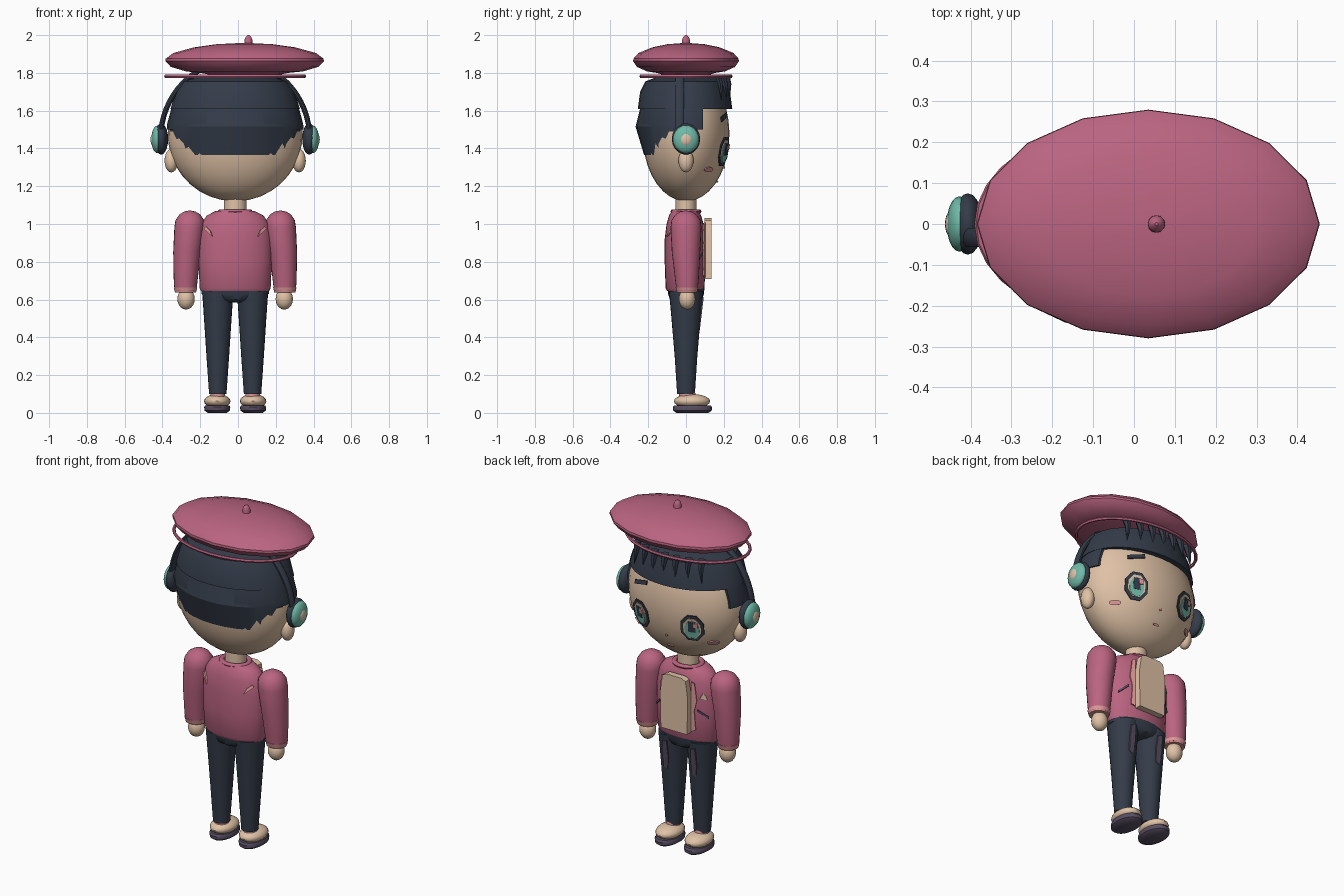
import bpy, bmesh
from math import sin, cos, pi, radians, sqrt
from mathutils import Vector, Matrix

cube = bpy.data.objects.get("Cube")
if cube:
    bpy.data.objects.remove(cube)

CX = -0.015  # body axis


def material(name, *rgb):
    lin = [(c / 255 / 12.92) if c < 11 else ((c / 255 + 0.055) / 1.055) ** 2.4 for c in rgb]
    m = bpy.data.materials.new(name)
    m.use_nodes = True
    m.diffuse_color = (*lin, 1)
    m.node_tree.nodes["Principled BSDF"].inputs["Base Color"].default_value = (*lin, 1)
    return m


ROSE = material("rose cloth", 186, 100, 128)
SKIN = material("skin", 224, 194, 166)
NAVY = material("navy", 52, 60, 73)
TEAL = material("teal", 112, 186, 168)
BLUSH = material("pale pink", 222, 152, 152)
PLUM = material("plum grey", 88, 78, 98)


def finish(name, bm, mat, angle=40):
    bmesh.ops.recalc_face_normals(bm, faces=bm.faces)
    me = bpy.data.meshes.new(name)
    bm.to_mesh(me)
    bm.free()
    me.materials.append(mat)
    for p in me.polygons:
        p.use_smooth = True
    me.set_sharp_from_angle(angle=radians(angle))
    ob = bpy.data.objects.new(name, me)
    bpy.context.collection.objects.link(ob)
    return ob


def loft(name, rings, mat, seg=24, cut_y=None, angle=40):
    """Closed stack of ellipses given as (x, y, z, rx, ry)."""
    bm = bmesh.new()
    loops = [[bm.verts.new((x + rx * cos(2 * pi * i / seg), y + ry * sin(2 * pi * i / seg), z))
              for i in range(seg)] for x, y, z, rx, ry in rings]
    for a, b in zip(loops, loops[1:]):
        for i in range(seg):
            j = (i + 1) % seg
            bm.faces.new((a[i], a[j], b[j], b[i]))
    bm.faces.new(loops[0][::-1])
    bm.faces.new(loops[-1])
    if cut_y is not None:
        geom = bm.verts[:] + bm.edges[:] + bm.faces[:]
        bmesh.ops.bisect_plane(bm, geom=geom, plane_co=(0, cut_y, 0), plane_no=(0, 1, 0), clear_outer=True)
        bmesh.ops.holes_fill(bm, edges=[e for e in bm.edges if e.is_boundary])
    return finish(name, bm, mat, angle)


def ball(name, centre, radii, mat, seg=20):
    bm = bmesh.new()
    bmesh.ops.create_uvsphere(bm, u_segments=seg, v_segments=seg // 2, radius=1,
                              matrix=Matrix.Translation(centre) @ Matrix.Diagonal((*radii, 1)))
    return finish(name, bm, mat)


def tube(name, points, radii, mat, closed=False, seg=10):
    """Sweep an ellipse along points lying in a plane; radii = (in plane, across)."""
    bm = bmesh.new()
    pts = [Vector(p) for p in points]
    n = len(pts)
    across = (pts[n // 3] - pts[0]).cross(pts[n // 2] - pts[0]).normalized()
    loops = []
    for k, p in enumerate(pts):
        a, b = (pts[k - 1], pts[(k + 1) % n]) if closed else (pts[max(k - 1, 0)], pts[min(k + 1, n - 1)])
        side = (b - a).normalized().cross(across)
        loops.append([bm.verts.new(p + side * radii[0] * cos(2 * pi * i / seg)
                                   + across * radii[1] * sin(2 * pi * i / seg)) for i in range(seg)])
    for k in range(n if closed else n - 1):
        a, b = loops[k], loops[(k + 1) % n]
        for i in range(seg):
            j = (i + 1) % seg
            bm.faces.new((a[i], a[j], b[j], b[i]))
    if not closed:
        bm.faces.new(loops[0])
        bm.faces.new(loops[-1])
    return finish(name, bm, mat)


def plate(name, centre, normal, pts, mat, thick=0.006):
    """Flat outline (across, up) laid at a point, facing along normal."""
    n = Vector(normal).normalized()
    across = Vector((0, 0, 1)).cross(n).normalized()
    up = n.cross(across)
    bm = bmesh.new()
    f = bm.faces.new([bm.verts.new(Vector(centre) + across * u + up * v) for u, v in pts])
    ext = bmesh.ops.extrude_face_region(bm, geom=[f])
    verts = [g for g in ext["geom"] if isinstance(g, bmesh.types.BMVert)]
    bmesh.ops.translate(bm, vec=n * thick, verts=verts)
    return finish(name, bm, mat, 30)


def oval(w, h, n=8, u=0, v=0):
    return [(u + w * cos(2 * pi * (i + .5) / n), v + h * sin(2 * pi * (i + .5) / n)) for i in range(n)]


def box(w, h, u=0, v=0, skew=0):
    return [(u - w, v - h - skew), (u + w, v - h + skew), (u + w, v + h + skew), (u - w, v + h - skew)]


# Head, ears, neck
HZ, HR = 1.475, (0.357, 0.23, 0.355)
arcs = [radians(a) for a in range(-88, 54, 10)]
loft("head", [(CX, 0, HZ + HR[2] * sin(a), HR[0] * cos(a), HR[1] * cos(a)) for a in arcs], SKIN, 32)
loft("neck", [(CX, 0, 1.04, .06, .055), (CX, 0, 1.16, .06, .055)], SKIN)


def on_face(name, x, z, pts, mat, off=0.0, thick=.006):
    y = HR[1] * sqrt(1 - (x / HR[0]) ** 2 - ((z - HZ) / HR[2]) ** 2)
    n = Vector((x / HR[0] ** 2, y / HR[1] ** 2, (z - HZ) / HR[2] ** 2)).normalized()
    plate(name, Vector((x + CX, y, z)) + n * off, n, pts, mat, thick)


# Eyes, cheeks, brow, nose and mouth
for s, side in ((1, "left"), (-1, "right")):
    x = s * .165
    for label, pts, mat, off in (
            ("eye_rim", oval(.07, .085), NAVY, .002), ("eye_white", oval(.053, .066), SKIN, .006),
            ("iris", oval(.042, .056, 10, 0, -.006), TEAL, .009),
            ("pupil", box(.02, .032, 0, .012), NAVY, .012),
            ("eye_glint", box(.012, .014, .022, .026), BLUSH, .015)):
        on_face(side + "_" + label, x, 1.385, pts, mat, off)
    on_face(side + "_cheek", s * .245, 1.29, oval(.034, .014, 12), BLUSH, .002)
on_face("brow", .165, 1.565, box(.05, .012, 0, 0, .014), NAVY, .003)
on_face("nose", 0, 1.30, oval(.008, .007, 6), BLUSH)
on_face("mouth", 0, 1.225, oval(.02, .007), BLUSH)

# Hair: crown cap, back shell, side locks, fringe spikes
loft("hair_crown", [(CX, -.005, 1.61, .342, .25), (CX, -.005, 1.70, .315, .238), (CX, 0, 1.755, .28, .215),
                    (CX, 0, 1.772, .22, .17), (CX, 0, 1.79, .12, .10)], NAVY, 28, angle=25)
loft("hair_back", [(CX, 0, 1.365, .33, .222), (CX, 0, 1.515, .357, .267), (CX, 0, 1.612, .336, .243)],
     NAVY, 28, 0.0, 25)
loft("hair_sides", [(CX, 0, 1.50, .362, .255), (CX, 0, 1.53, .36, .262), (CX, 0, 1.612, .338, .243)],
     NAVY, 28, .09, 25)
for i in range(7):
    t = (i - 3) / 3
    x, y = .21 * t, .215 - .045 * t * t
    loft("fringe_spike", [(CX + x, y, 1.785, .024, .02), (CX + x, y + .012, 1.74, .017, .015),
                          (CX + x * 1.05, y + .018, 1.655 + .02 * (i % 2), .001, .001)], NAVY, 6)

# Beret
loft("beret", [(.035, 0, z, .42 * r, .28 * r) for z, r in
               ((1.785, .38), (1.80, .55), (1.808, .74), (1.832, .93), (1.862, 1), (1.875, .995), (1.905, .9),
                (1.935, .64), (1.952, .35), (1.958, .06))], ROSE, 16, angle=35)
loft("beret_stem", [(.055, 0, z, r, r) for z, r in ((1.94, .022), (1.975, .021), (1.99, .015), (2, .004))], ROSE, 12)
tube("beret_band", [(CX + .367 * cos(2 * pi * i / 32), .238 * sin(2 * pi * i / 32), 1.782) for i in range(32)],
     (.009, .01), ROSE, True, 6)

# Headphones
tube("headphone_band", [(CX + .395 * cos(a), -.033, 1.45 + .415 * sin(a)) for a in
                        [pi * i / 32 for i in range(33)]], (.014, .024), NAVY)
for s, side in ((1, "left"), (-1, "right")):
    ball(side + "_ear", (CX + s * .338, 0, 1.335), (.036, .04, .062), SKIN)
    ball(side + "_ear_pad", (CX + s * .392, 0, 1.45), (.037, .075, .083), NAVY)
    ball(side + "_ear_cup", (CX + s * .412, 0, 1.448), (.032, .068, .073), TEAL)
    ball(side + "_ear_cap", (CX + s * .428, 0, 1.447), (.02, .036, .039), SKIN)

# Jacket
loft("jacket", [(CX, -.005, z, rx, ry) for z, rx, ry in
                ((.645, .18, .095), (.66, .188, .103), (.80, .194, .108), (.92, .194, .108), (1.0, .18, .098),
                 (1.045, .15, .085), (1.068, .105, .072))], ROSE, 28)
tube("collar", [(CX + .078 * cos(2 * pi * i / 24), .068 * sin(2 * pi * i / 24), 1.066) for i in range(24)],
     (.014, .012), ROSE, True)
plate("shirt_panel", (CX, .098, .868), (0, 1, 0),
      [(-.085, -.16), (.085, -.16), (.09, .05), (.075, .15), (.05, .163), (-.05, .163), (-.075, .15), (-.09, .05)],
      SKIN, .036)
for s in (1, -1):
    zig = [(-.012, -.15), (.012, -.14), (.004, -.03), (.018, .03), (.006, .13), (-.012, .14)]
    plate("lapel", (CX + s * .1, .092, .868), (s * .35, 1, 0), [(-s * u, v) for u, v in zig], BLUSH, .008)
    plate("chest_stripe", (CX + s * .145, .067, .82), (s * .75, 1, 0), box(.03, .006, 0, 0, s * .022), PLUM)
    plate("back_patch", (CX + s * .14, -.076, .96), (s * .62, -1, .3),
          [(-s * .03, -.028), (s * .028, .012), (s * .018, .026), (-s * .012, .004)], BLUSH, .009)
plate("chest_badge", (CX - .145, .066, .925), (-.75, 1, .1), [(-.022, -.018), (.022, -.018), (0, .022)], SKIN)

# Arms, legs and shoes
loft("hips", [(CX, 0, .585, .06, .06), (CX, 0, .60, .13, .085), (CX, 0, .63, .178, .095), (CX, 0, .665, .178, .098)],
     NAVY)
for s, side in ((1, "left"), (-1, "right")):
    loft(side + "_sleeve", [(CX + s * x, y, z, rx, ry) for x, y, z, rx, ry in
         ((.263, .005, .645, .058, .055), (.262, .005, .70, .063, .062), (.255, 0, .85, .073, .075),
          (.242, 0, .98, .08, .082), (.24, 0, 1.02, .076, .077), (.24, 0, 1.05, .056, .056),
          (.24, 0, 1.066, .03, .03), (.24, 0, 1.071, .004, .004))], ROSE)
    loft(side + "_cuff", [(CX + s * .263, .005, .638, .056, .053), (CX + s * .263, .005, .665, .062, .06)], BLUSH)
    ball(side + "_hand", (CX + s * .26, .006, .603), (.046, .044, .056), SKIN)
    loft(side + "_leg", [(CX + s * .092, 0, z, rx, ry) for z, rx, ry in
                         ((.10, .046, .047), (.30, .06, .06), (.50, .073, .077), (.645, .083, .09))], NAVY)
    plate(side + "_thigh_patch", (CX + s * .092, .075, .53), (0, 1, -.12),
          [(-.016, -.08), (.008, -.09), (.018, -.02), (.014, .085), (-.014, .075), (-.02, 0)], PLUM, .009)
    loft(side + "_ankle", [(CX + s * .093, .01, .06, .04, .045), (CX + s * .093, .005, .12, .038, .042)], BLUSH)
    ball(side + "_shoe", (CX + s * .095, .032, .062), (.07, .096, .038), SKIN)
    loft(side + "_sole", [(CX + s * .095, .034, z, rx, ry) for z, rx, ry in
                          ((0, .05, .085), (.012, .067, .102), (.03, .069, .104), (.04, .064, .096))], PLUM)
